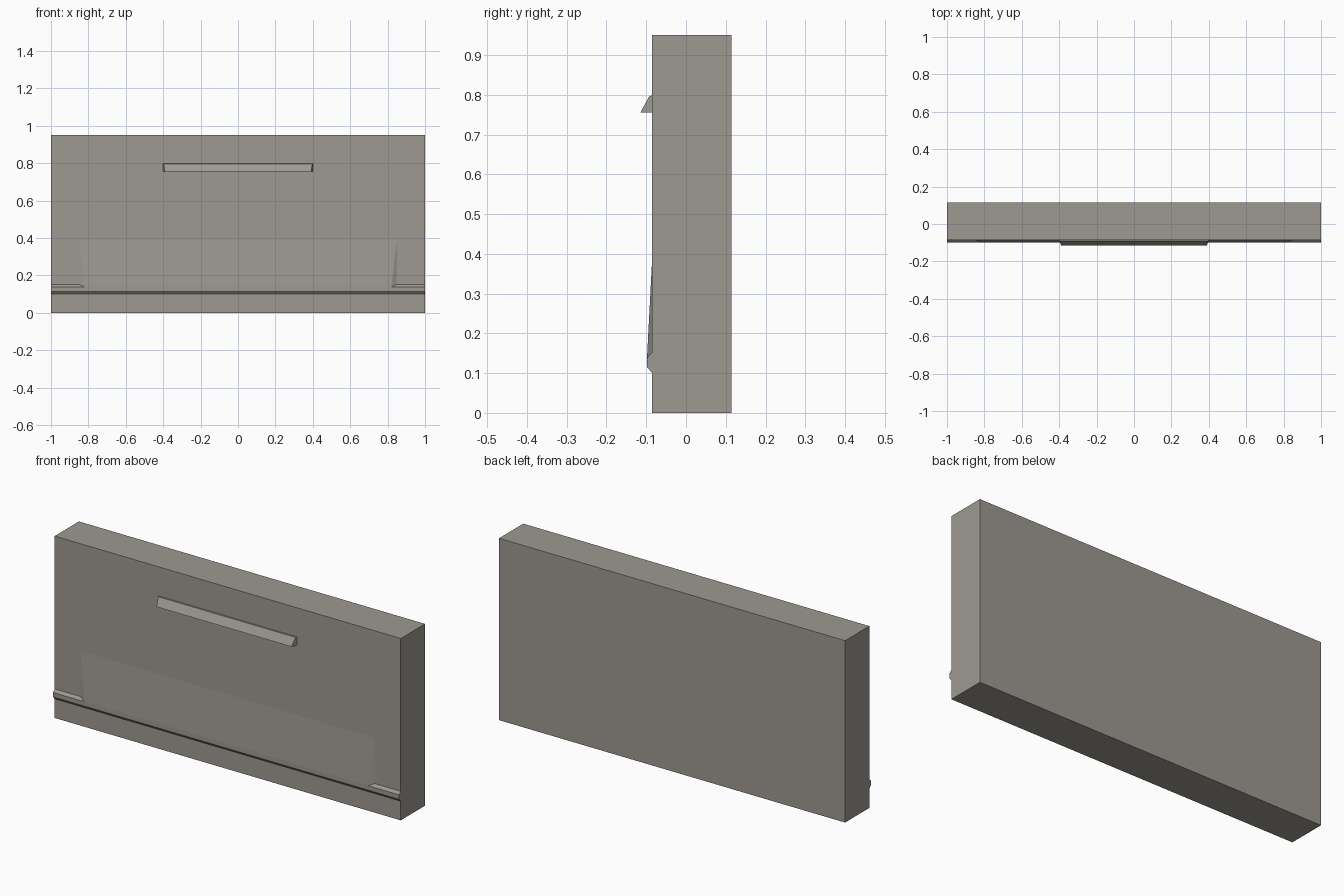
import bpy, bmesh

if "Cube" in bpy.data.objects:
    bpy.data.objects.remove(bpy.data.objects["Cube"])

stone = bpy.data.materials.new("warm grey stone")
stone.diffuse_color = (0.34, 0.32, 0.285, 1)
stone.use_nodes = True
stone.node_tree.nodes["Principled BSDF"].inputs["Base Color"].default_value = stone.diffuse_color
WALL_Y = -0.085


def extrude_profile(name, points):
    """Extrude (y, z, half_width) points symmetrically along x, with capped ends."""
    bm = bmesh.new()
    left = [bm.verts.new((-w, y, z)) for y, z, w in points]
    right = [bm.verts.new((w, y, z)) for y, z, w in points]
    n = len(points)
    bm.faces.new(left)
    bm.faces.new(right[::-1])
    for i in range(n):
        j = (i + 1) % n
        bm.faces.new((left[i], right[i], right[j], left[j]))
    bmesh.ops.recalc_face_normals(bm, faces=bm.faces)
    mesh = bpy.data.meshes.new(name)
    bm.to_mesh(mesh)
    bm.free()
    mesh.materials.append(stone)
    obj = bpy.data.objects.new(name, mesh)
    bpy.context.collection.objects.link(obj)
    return obj


# Main slab
extrude_profile("wall_slab", [(WALL_Y, 0, 1), (0.115, 0, 1),
                              (0.115, 0.95, 1), (WALL_Y, 0.95, 1)])

# Full-width bevelled skirting ridge
extrude_profile("lower_ridge", [(WALL_Y, 0.10, 1), (-0.098, 0.115, 1),
                                (-0.098, 0.138, 1), (WALL_Y, 0.152, 1)])

# Shallow sloped panel rising from the ridge, narrowing towards its front edge
extrude_profile("sloped_panel", [(WALL_Y, 0.12, 0.85), (-0.098, 0.12, 0.82),
                                 (-0.098, 0.14, 0.82), (WALL_Y, 0.39, 0.85)])

# Short upper ledge with sloped top and slightly tapered ends
extrude_profile("upper_ledge", [(WALL_Y, 0.755, 0.4), (-0.115, 0.755, 0.39),
                                (-0.092, 0.797, 0.397), (WALL_Y, 0.798, 0.4)])
